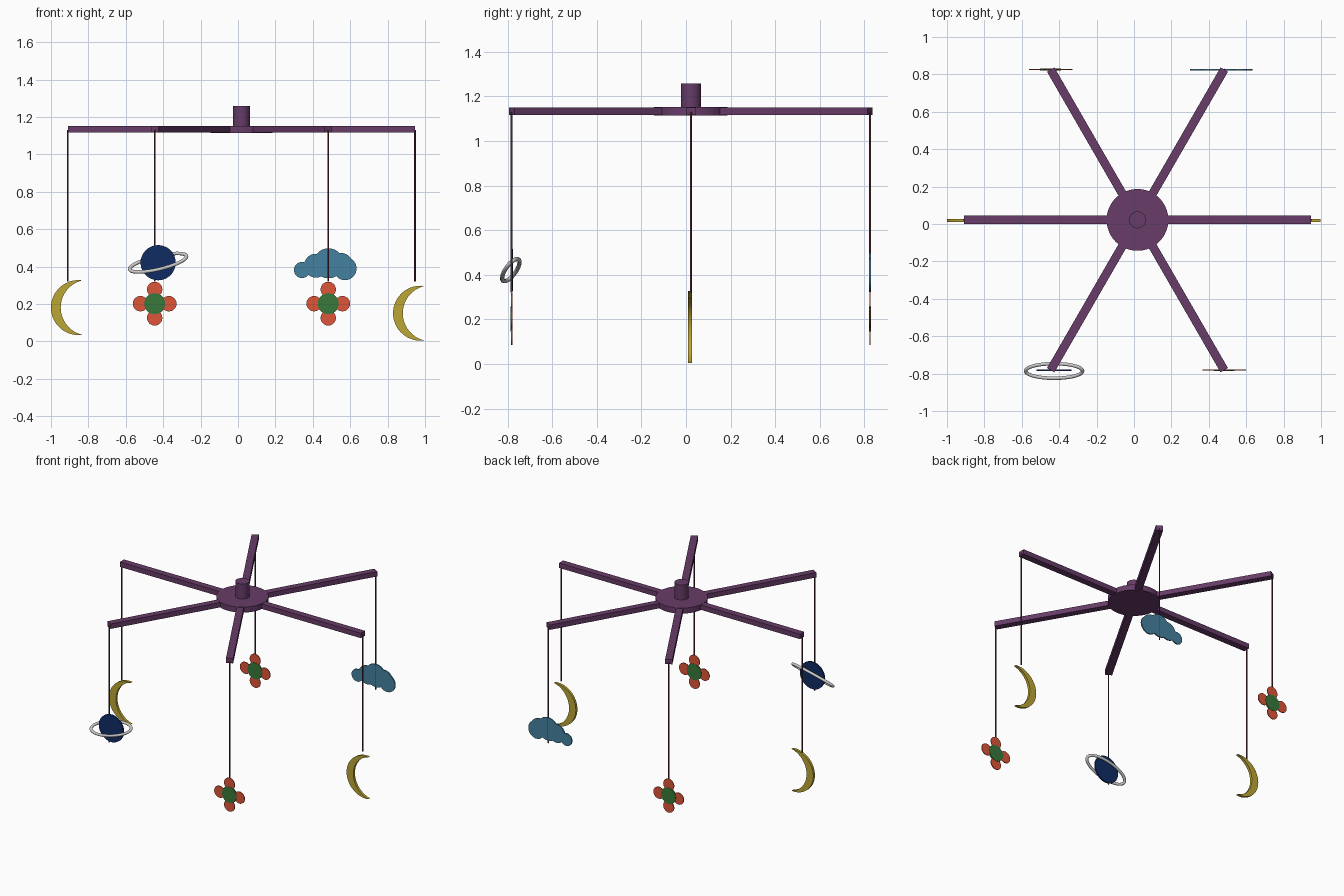
import bpy, bmesh, math
from mathutils import Vector, Matrix

if "Cube" in bpy.data.objects:
    bpy.data.objects.remove(bpy.data.objects["Cube"])

CX, CY, REACH = 0.0185, 0.022, 0.928


def mat(name, r, g, b):
    m = bpy.data.materials.new(name)
    m.diffuse_color = (r, g, b, 1)
    m.use_nodes = True
    m.node_tree.nodes["Principled BSDF"].inputs["Base Color"].default_value = m.diffuse_color
    return m


PURPLE = mat("purple", 0.136, 0.045, 0.14)
NAVY = mat("navy", 0.005, 0.025, 0.125)
SKY = mat("sky", 0.06, 0.22, 0.35)
GOLD = mat("gold", 0.5, 0.38, 0.035)
CORAL = mat("coral", 0.73, 0.09, 0.04)
GREEN = mat("green", 0.04, 0.19, 0.045)
CORD = mat("cord", 0.1, 0.03, 0.045)


def finish(bm, name, material=None):
    bmesh.ops.recalc_face_normals(bm, faces=bm.faces[:])
    me = bpy.data.meshes.new(name)
    bm.to_mesh(me)
    bm.free()
    ob = bpy.data.objects.new(name, me)
    bpy.context.collection.objects.link(ob)
    if material:
        me.materials.append(material)
    bpy.context.view_layer.objects.active = ob
    bpy.ops.object.select_all(action='DESELECT')
    ob.select_set(True)
    bpy.ops.object.shade_smooth_by_angle(angle=math.radians(35))
    return ob


def add_cyl(bm, centre, r, depth, segs=48, facing_front=False):
    m = Matrix.Translation(centre)
    if facing_front:
        m = m @ Matrix.Rotation(math.pi / 2, 4, 'X')
    bmesh.ops.create_cone(bm, cap_ends=True, segments=segs, radius1=r,
                          radius2=r, depth=depth, matrix=m)


def discs(name, y, circles, depth, material):
    """Flat cut-out made of upright round plates (x, z, radius)."""
    bm = bmesh.new()
    for x, z, r in circles:
        add_cyl(bm, (x, y, z), r, depth, 48, True)
    return finish(bm, name, material)


def post(name, x, y, z0, z1, r, material, segs=48):
    bm = bmesh.new()
    add_cyl(bm, (x, y, (z0 + z1) / 2), r, z1 - z0, segs)
    return finish(bm, name, material)


# hub
post("hub_disc", CX, CY, 1.115, 1.153, 0.165, PURPLE, 64)
post("hub_post", CX, CY, 1.14, 1.258, 0.045, PURPLE)

# six arms with a string at each tip
tips = []
for i in range(6):
    a = i * math.pi / 3
    d = Vector((math.cos(a), math.sin(a), 0))
    bm = bmesh.new()
    mid = Vector((CX, CY, 1.134)) + d * REACH / 2
    bmesh.ops.create_cube(bm, size=1, matrix=Matrix.Translation(mid)
                          @ Matrix.Rotation(a, 4, 'Z')
                          @ Matrix.Diagonal((REACH, 0.046, 0.034, 1)))
    finish(bm, f"arm_{i}", PURPLE)
    tip = Vector((CX, CY, 0)) + d * REACH
    tips.append(tip)
    post(f"string_{i}", tip.x, tip.y, 0.32, 1.13, 0.0045, CORD, 12)


# crescent moons: outer and inner arcs extruded in y
def moon(name, cx, cz, y):
    R, tip_x, tip_z, inner_r, n = 0.147, 0.021, 0.1455, 0.15, 32
    a0 = math.atan2(tip_z, tip_x)
    ic = tip_x + 0.0335
    b0 = math.atan2(tip_z, tip_x - ic)
    inner_r = math.hypot(tip_z, tip_x - ic)
    outer, inner = [], []
    for i in range(n + 1):
        t = a0 + (2 * math.pi - 2 * a0) * i / n
        outer.append((R * math.cos(t), R * math.sin(t)))
        t = b0 + (2 * math.pi - 2 * b0) * i / n
        inner.append((ic + inner_r * math.cos(t), inner_r * math.sin(t)))
    inner[0], inner[-1] = outer[0], outer[-1]
    bm = bmesh.new()
    pts = outer + inner[-2:0:-1]
    v = [[bm.verts.new((cx + x, y + s * 0.009, cz + z)) for x, z in pts]
         for s in (-1, 1)]
    total = len(pts)
    for i in range(total):
        j = (i + 1) % total
        bm.faces.new((v[0][i], v[0][j], v[1][j], v[1][i]))
    for side in v:
        for i in range(n):
            quad = [side[i], side[i + 1],
                    side[(total - i - 1) % total], side[(total - i) % total]]
            bm.faces.new(list(dict.fromkeys(quad)))
    finish(bm, name, GOLD)


moon("moon_left", -0.853, 0.181, CY - 0.003)
moon("moon_right", 0.976, 0.151, CY - 0.003)

# flowers
for label, i in (("front", 5), ("back", 2)):
    x, y, z, o = tips[i].x, tips[i].y, 0.202, 0.076
    discs(f"flower_petals_{label}", y,
          [(x + o, z, 0.041), (x - o, z, 0.041),
           (x, z + o, 0.041), (x, z - o, 0.041)], 0.005, CORAL)
    discs(f"flower_centre_{label}", y, [(x, z, 0.056)], 0.009, GREEN)

# cloud
c = tips[1]
discs("cloud", c.y, [(0.342, 0.382, 0.043), (0.417, 0.405, 0.064),
                     (0.484, 0.418, 0.08), (0.551, 0.41, 0.063),
                     (0.572, 0.39, 0.062)], 0.008, SKY)

# planet with an oval tilted ring
p = Vector((-0.427, tips[4].y, 0.421))
discs("planet", p.y, [(p.x, p.z, 0.094)], 0.01, NAVY)
u = Vector((0.152, 0, 0.034))
w = Vector((0, 0.039, 0.036))
normal = u.cross(w).normalized()
p.y -= 0.004
bm = bmesh.new()
N, M = 64, 12
rings = []
for i in range(N):
    t = 2 * math.pi * i / N
    tangent = (w * math.cos(t) - u * math.sin(t)).normalized()
    side = tangent.cross(normal)
    base = p + u * math.cos(t) + w * math.sin(t)
    rings.append([bm.verts.new(base + 0.0095 * (
        side * math.cos(2 * math.pi * k / M)
        + normal * math.sin(2 * math.pi * k / M))) for k in range(M)])
for i in range(N):
    a, b = rings[i], rings[(i + 1) % N]
    for k in range(M):
        bm.faces.new((a[k], b[k], b[(k + 1) % M], a[(k + 1) % M]))
finish(bm, "planet_ring")
